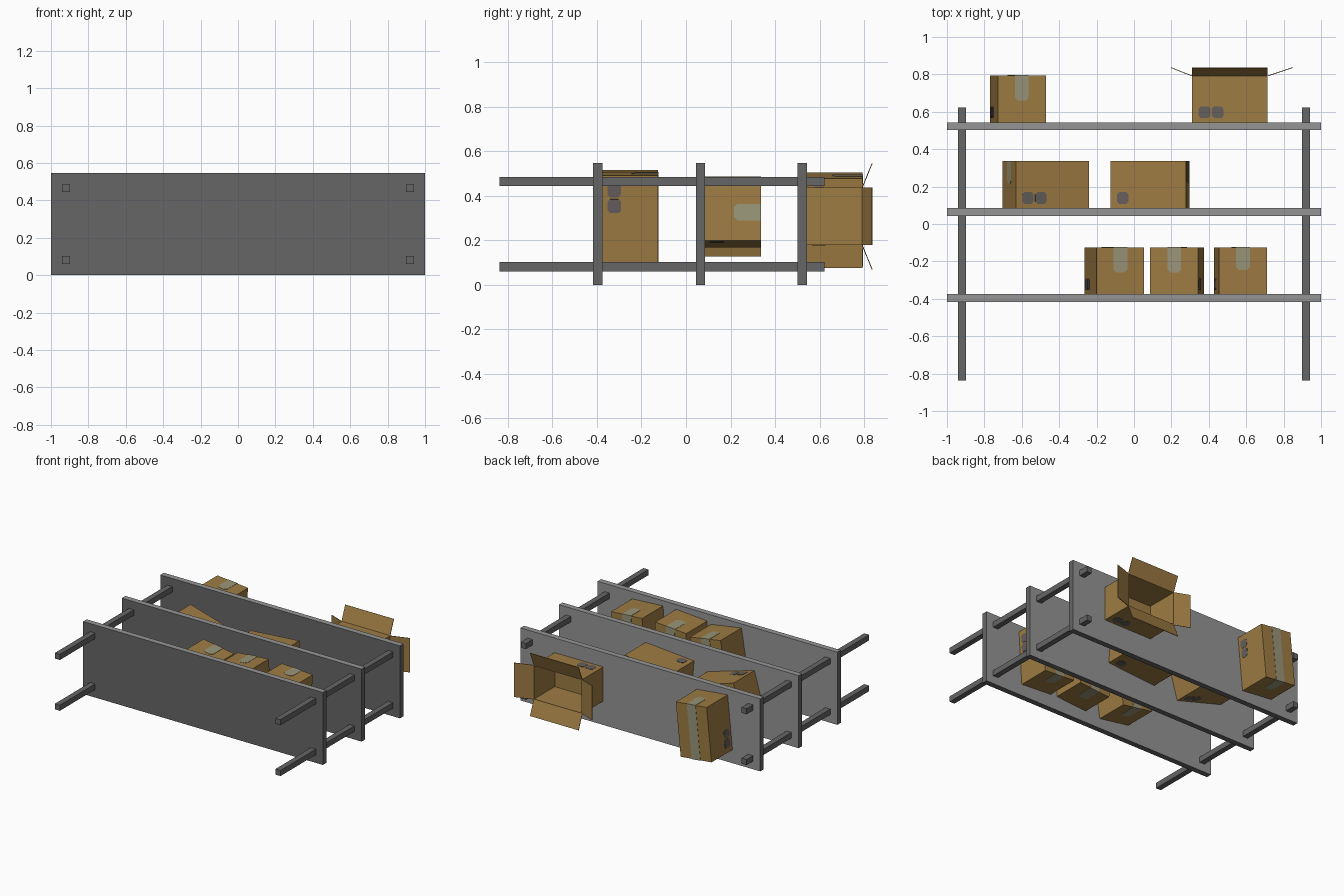
import bpy, bmesh, math
from mathutils import Vector, Matrix

if "Cube" in bpy.data.objects:
    bpy.data.objects.remove(bpy.data.objects["Cube"])

def material(name, rgb):
    m = bpy.data.materials.new(name)
    m.diffuse_color = (*rgb, 1)
    m.use_nodes = True
    m.node_tree.nodes["Principled BSDF"].inputs["Base Color"].default_value = m.diffuse_color
    return m

DARK = material("dark grey metal", (0.135, 0.132, 0.132))
LIGHT = material("light grey metal", (0.30, 0.30, 0.30))
CARD = material("cardboard brown", (0.34, 0.20, 0.056))
TAPE = material("pale tape", (0.32, 0.30, 0.19))
MARK = material("grey mark", (0.13, 0.115, 0.11))

def prism(bm, pts, offset, mat=0):
    """Closed plate: polygon pts thickened along offset."""
    n, off = len(pts), Vector(offset)
    a = [bm.verts.new(Vector(p)) for p in pts]
    b = [bm.verts.new(Vector(p) + off) for p in pts]
    faces = [bm.faces.new(a[::-1]), bm.faces.new(b)]
    faces += [bm.faces.new((a[i], a[(i + 1) % n], b[(i + 1) % n], b[i])) for i in range(n)]
    for f in faces:
        f.material_index = mat

def block(bm, x0, x1, y0, y1, z0, z1, mat=0):
    prism(bm, [(x0, y0, z0), (x1, y0, z0), (x1, y1, z0), (x0, y1, z0)], (0, 0, z1 - z0), mat)

def finish(name, bm, mats, matrix=None):
    bmesh.ops.recalc_face_normals(bm, faces=bm.faces)
    me = bpy.data.meshes.new(name)
    bm.to_mesh(me)
    bm.free()
    for m in mats:
        me.materials.append(m)
    ob = bpy.data.objects.new(name, me)
    bpy.context.collection.objects.link(ob)
    if matrix is not None:
        ob.matrix_world = matrix
    return ob

# Shelf boards: upper side (+y) and front edge (+z) are lighter
SHELVES = {"bottom": -0.375, "middle": 0.086, "top": 0.544}
for label, y in SHELVES.items():
    bm = bmesh.new()
    block(bm, -1, 1, y - 0.042, y, 0, 0.547)
    ob = finish(label + "_shelf", bm, (DARK, LIGHT))
    for p in ob.data.polygons:
        p.material_index = int(p.normal.y > 0.5 or p.normal.z > 0.5)

# Four posts
for sx, side in ((-1, "left"), (1, "right")):
    for z, depth in ((0.082, "rear"), (0.465, "front")):
        bm = bmesh.new()
        block(bm, sx * 0.92 - 0.021, sx * 0.92 + 0.021, -0.838, 0.622, z - 0.021, z + 0.021)
        finish(f"{depth}_{side}_post", bm, (DARK,))

# Cardboard boxes: long axis x, up y, depth z
L, H, D, T = 0.405, 0.25, 0.258, 0.002

def add_marks(bm, count):
    r, c, y = 0.031, 0.012, 0.053
    octagon = [(-r, c - r), (c - r, -r), (r - c, -r), (r, c - r),
               (r, r - c), (r - c, r), (c - r, r), (-r, r - c)]
    for s in (1, -1):
        for i in range(count):
            cx = -L / 2 + 0.067 + 0.071 * i
            prism(bm, [(s * (cx + u), y + v, s * D / 2) for u, v in octagon], (0, 0, s * T), 2)

def add_tape(bm, drop):
    w, c = 0.037, 0.016
    block(bm, -L / 2 - T, L / 2 + T, H, H + T, -w, w, 1)
    end = [(-w, H), (w, H), (w, H - drop + c), (w - c, H - drop), (c - w, H - drop), (-w, H - drop + c)]
    for s in (1, -1):
        prism(bm, [(s * L / 2, v, u) for u, v in end], (s * T, 0, 0), 1)

def place(x, shelf, z, angle):
    return Matrix.Translation((x, SHELVES[shelf], z)) @ Matrix.Rotation(angle, 4, 'Y')

Q = math.pi / 2
for name, x, shelf, z, angle, drop, marks in (
        ("bottom_left_box", -0.105, "bottom", 0.296, Q + 0.16, 0.135, 2),
        ("bottom_middle_box", 0.23, "bottom", 0.30, Q - 0.075, 0.135, 2),
        ("bottom_right_box", 0.57, "bottom", 0.298, Q + 0.062, 0.12, 2),
        ("middle_left_box", -0.472, "middle", 0.307, 0.28, 0.12, 2),
        ("middle_right_box", 0.085, "middle", 0.312, -0.077, 0.12, 1),
        ("top_left_box", -0.62, "top", 0.29, Q + 0.1, 0.135, 2)):
    bm = bmesh.new()
    block(bm, -L / 2, L / 2, 0, H, -D / 2, D / 2)
    add_tape(bm, drop)
    add_marks(bm, marks)
    finish(name, bm, (CARD, TAPE, MARK), place(x, shelf, z, angle))

# Open box: floor, four thin walls, marks and four splayed flaps
bm = bmesh.new()
t, hx, hz = 0.004, L / 2, D / 2
block(bm, -hx, hx, 0, t, -hz, hz)
for s in (1, -1):
    block(bm, *sorted((s * hx, s * (hx - t))), t, H, -hz, hz)
    block(bm, t - hx, hx - t, t, H, *sorted((s * hz, s * (hz - t))))
add_marks(bm, 2)
for a, b, out in (((hx, H, -hz), (hx, H, hz), (0.133, 0.044, 0)),
                  ((-hx, H, -hz), (-hx, H, hz), (-0.112, 0.044, 0)),
                  ((-hx, H, hz), (hx, H, hz), (0, 0.044, 0.108)),
                  ((-hx, H, -hz), (hx, H, -hz), (0, 0.044, -0.108))):
    a, b, out = Vector(a), Vector(b), Vector(out)
    n = (b - a).cross(out).normalized()
    if n.y > 0:
        n = -n
    prism(bm, [a, b, b + out, a + out], n * t)
finish("open_box", bm, (CARD, TAPE, MARK), place(0.5125, "top", 0.308, 0))
